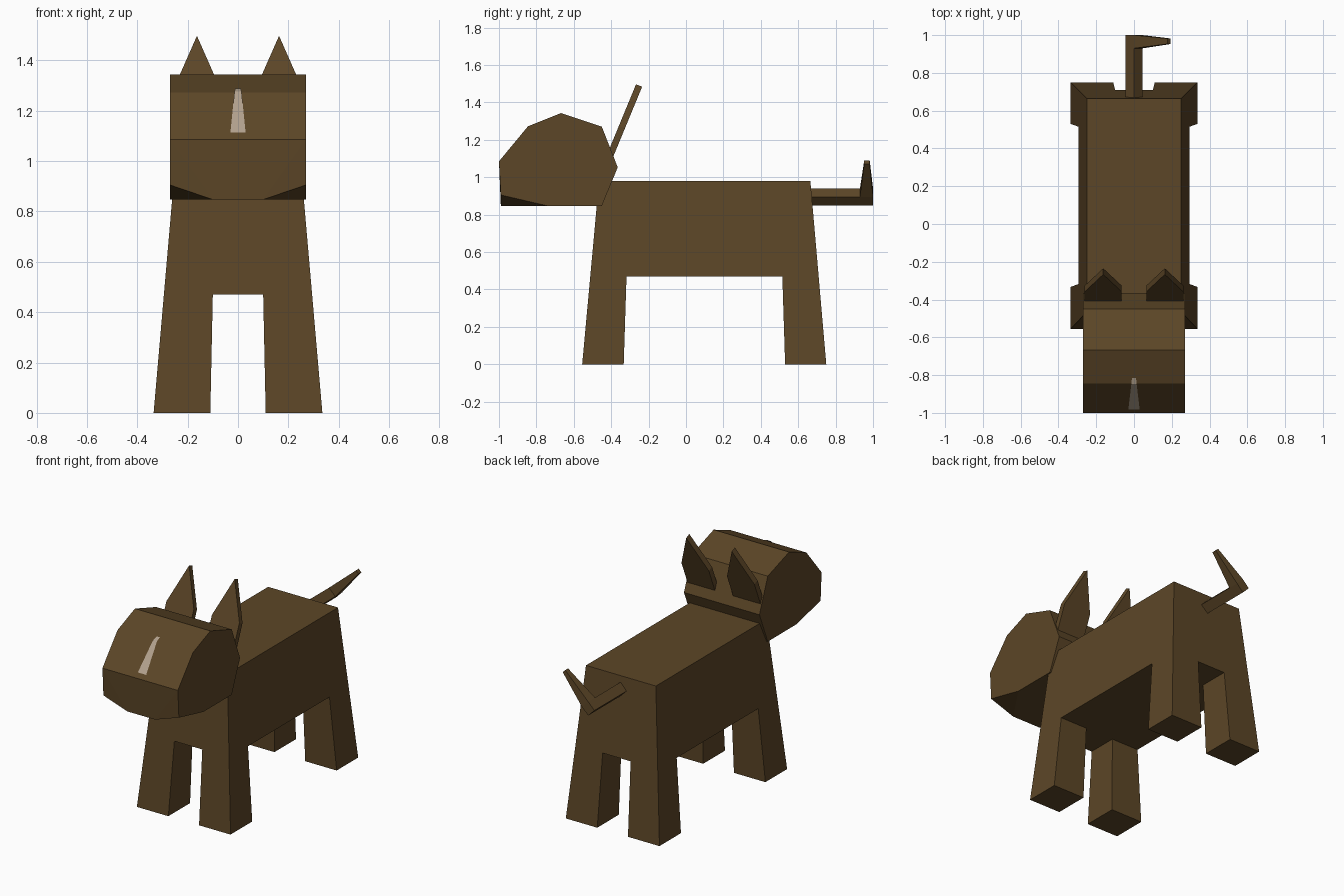
import bpy, bmesh, math
from mathutils import Vector

if "Cube" in bpy.data.objects:
    bpy.data.objects.remove(bpy.data.objects["Cube"])


def material(name, rgb):
    m = bpy.data.materials.new(name)
    m.diffuse_color = (*rgb, 1)
    m.use_nodes = True
    m.node_tree.nodes["Principled BSDF"].inputs["Base Color"].default_value = m.diffuse_color
    return m


BROWN = material("brown fur", (0.107, 0.061, 0.020))
PALE = material("pale blaze", (0.45, 0.36, 0.27))


def finish(name, bm, mat):
    me = bpy.data.meshes.new(name)
    bm.to_mesh(me)
    bm.free()
    me.materials.append(mat)
    ob = bpy.data.objects.new(name, me)
    bpy.context.collection.objects.link(ob)
    return ob


def clean(bm):
    bmesh.ops.dissolve_limit(bm, angle_limit=math.radians(1), verts=bm.verts, edges=bm.edges)
    bmesh.ops.recalc_face_normals(bm, faces=bm.faces)


def hull(name, points, mat=BROWN):
    """Convex solid around the given points."""
    bm = bmesh.new()
    for p in points:
        bm.verts.new(p)
    bmesh.ops.convex_hull(bm, input=bm.verts)
    clean(bm)
    return finish(name, bm, mat)


# Body and legs: a tapered 3 x 3 cell block, two levels high, with only corner cells at the bottom
LEVELS = [  # z, x lines, y lines
    (0.00, (-.335, -.11, .11, .335), (-.555, -.333, .53, .75)),
    (0.47, (-.294, -.10, .10, .294), (-.508, -.318, .515, .709)),
    (0.98, (-.250, -.09, .09, .250), (-.465, -.305, .50, .665)),
]
solid = {(i, j, k) for i in range(3) for j in range(3) for k in range(2)
         if k == 1 or (i != 1 and j != 1)}
bm = bmesh.new()
grid = {(i, j, k): bm.verts.new((xs[i], ys[j], z))
        for k, (z, xs, ys) in enumerate(LEVELS) for i in range(4) for j in range(4)}
for cell in solid:
    for axis in range(3):
        for side in (0, 1):
            beside = list(cell)
            beside[axis] += 2 * side - 1
            if tuple(beside) in solid:
                continue
            corners = []
            for da, db in ((0, 0), (1, 0), (1, 1), (0, 1)):
                c = list(cell)
                c[axis] += side
                c[(axis + 1) % 3] += da
                c[(axis + 2) % 3] += db
                corners.append(grid[tuple(c)])
            bm.faces.new(corners)
bmesh.ops.delete(bm, geom=[v for v in bm.verts if not v.link_faces], context='VERTS')
clean(bm)
finish("body_and_legs", bm, BROWN)

# Head: side profile across the width, lower front corners cut off
profile = [(-.99, .905), (-1.0, 1.085), (-.845, 1.272), (-.668, 1.343),
           (-.45, 1.27), (-.365, 1.053), (-.45, .847), (-.74, .847)]
hull("head", [(s * .27, y, z) for s in (-1, 1) for y, z in profile]
     + [(s * .10, -.99, .847) for s in (-1, 1)])

# Pale blaze: thin strip following the snout and forehead
bm = bmesh.new()
rows = [[bm.verts.new((s * w, y, z)) for s in (-1, 1)]
        for w, y, z in ((.03, -.981, 1.114), (.014, -.848, 1.276), (.011, -.815, 1.289))]
for (a, b), (d, c) in zip(rows, rows[1:]):
    bm.faces.new((a, b, c, d))
finish("blaze", bm, PALE)

# Ears: thin five-sided plates leaning back
outline = [(0, 1.497), (.098, 1.275), (.098, 1.10), (-.098, 1.10), (-.098, 1.275)]
thickness = Vector((0, .924, -.382)) * .035
for side, label in ((-1, "left"), (1, "right")):
    front = [Vector((side * .163 + x, -.267 - (1.497 - z) * .413, z)) for x, z in outline]
    hull("ear_" + label, front + [p + thickness for p in front])

# Tail: diamond-section bar, then a tapering tip bent up to one side
hull("tail", [(x, y, .895 + z) for y in (.62, 1.0)
              for x, z in ((.045, 0), (0, .045), (-.045, 0), (0, -.045))])
hull("tail_tip", [(x, y, z) for y in (.93, 1.0) for x, z in ((0, .94), (.045, .895))]
     + [(x, y, z) for y in (.953, .982) for x, z in ((.1765, 1.09), (.1945, 1.072))])
